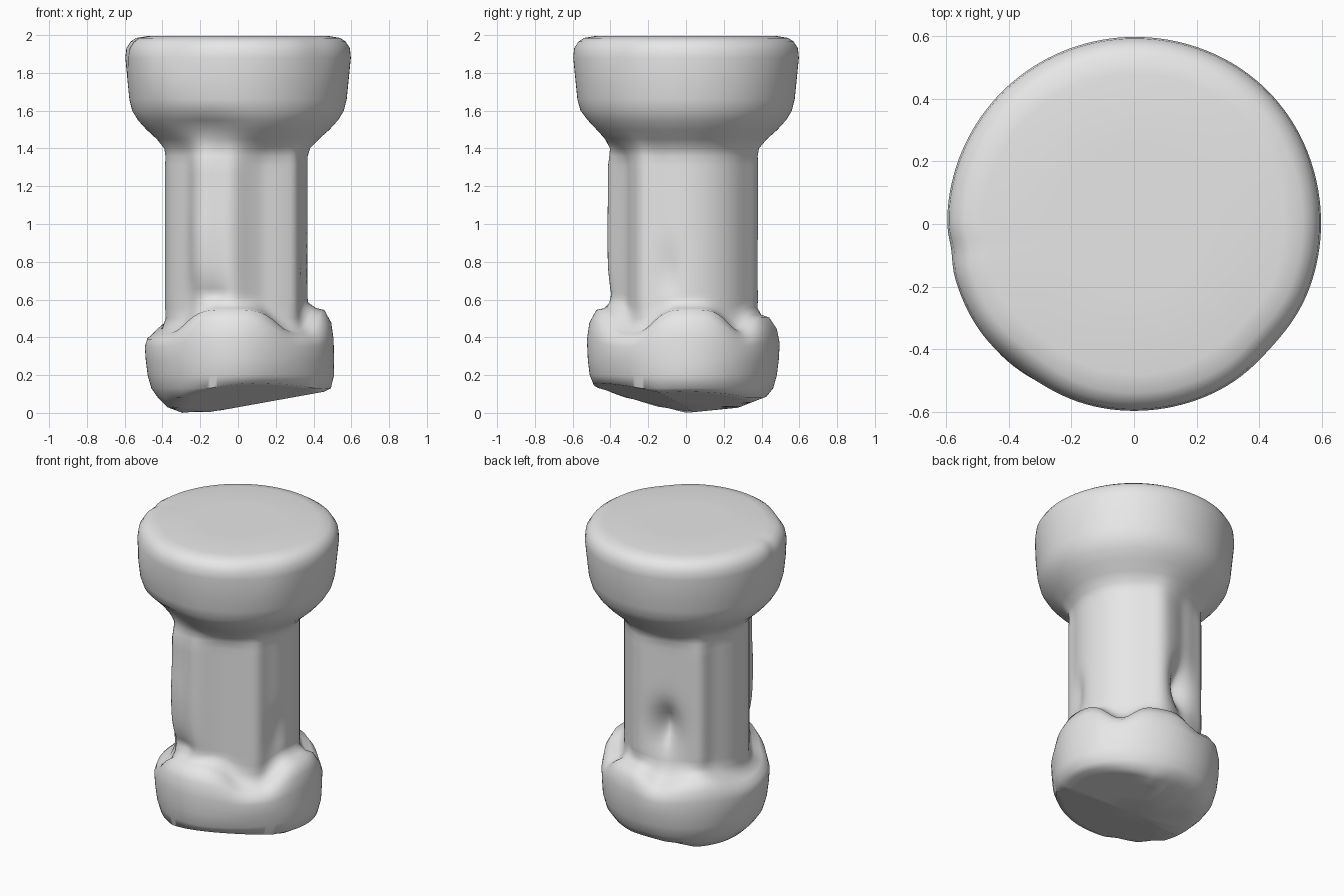
import bpy, bmesh, math

old = bpy.data.objects.get("Cube")
if old:
    bpy.data.objects.remove(old, do_unlink=True)

SEGMENTS = 144

grey = bpy.data.materials.new("plain_grey")
colour = (0.8, 0.8, 0.8, 1.0)
grey.use_nodes = True
grey.diffuse_color = colour
grey.node_tree.nodes["Principled BSDF"].inputs["Base Color"].default_value = colour

# Outline of the body as height and radius
foot = [(0, .16), (0, .3), (.03, .38), (.08, .43), (.13, .465), (.2, .485),
        (.28, .495), (.35, .5), (.39, .487), (.42, .45), (.44, .41), (.5, .38)]
waist = [(.56 + .05 * i, .37) for i in range(16)]
head = [(1.36, .375), (1.4, .395), (1.45, .435), (1.5, .485), (1.55, .53),
        (1.6, .56), (1.66, .575), (1.76, .585), (1.88, .597), (1.93, .592),
        (1.965, .57), (1.985, .54), (1.995, .48), (1.995, .24)]


def bell(value, centre, width, power=2):
    """Smooth bump around a value; a higher power flattens its top."""
    return math.exp(-abs((value - centre) / width) ** power)


def around(deg, centre, width, power=2):
    """Smooth bump around an angle, in degrees."""
    return bell((deg - centre + 180) % 360 - 180, 0, width, power)


def ramp(value, start, end):
    """Smooth step from 0 to 1."""
    t = min(1, max(0, (value - start) / (end - start)))
    return t * t * (3 - 2 * t)


def shaft_radius(deg, z):
    """Fluted shaft with a raised slab in front and a hollow at the back."""
    r = .368 + .033 * around(deg, 137, 10) + .02 * around(deg, 190, 25)
    r += .066 * around(deg, 243, 13) + .042 * around(deg, 264, 11)
    r += .022 * around(deg, 322, 9) + .022 * around(deg, 76, 12)
    r -= .02 * around(deg, 106, 13) + .025 * around(deg, 293, 14)
    r -= .09 * around(deg, 104, 14) * bell(z, .78, .13)
    r -= .04 * around(deg, 247, 18) * bell(z, .6, .1)
    r += .012 * around(deg, 247, 14) * bell(z, .95, .18)
    r -= .02 * around(deg, 345, 10) * bell(z, .75, .12)
    return r


def floor_height(x, y):
    """Worn underside made of a few tilted planes."""
    return max(.03 + .1 * x - .25 * y, .03 + .18 * x,
               -.02 + .13 * (x + y), .1 * y, .39 * y - .08, 0)


def ledge(deg):
    """How far the foot climbs the shaft at this angle."""
    return min(1, around(deg, 3, 28, 4) + around(deg, 265, 34, 4)
               + .7 * around(deg, 72, 24, 4) + .6 * around(deg, 135, 25))


def ring_point(z, r, deg):
    a = math.radians(deg)
    # Blend the round outline into the fluted shaft
    share = ramp(z, .42, .54) * (1 - ramp(z, 1.32, 1.48))
    r += (shaft_radius(deg, z) - r) * share
    # Lumpy foot, fuller low down on its left side
    lump = (1 - ramp(z, .42, .54)) * min(1, r / .4)
    r += lump * (.008 * math.sin(3 * a + 1) + .02 * around(deg, 268, 25))
    r += .02 * lump * around(deg, 0, 35) * (1 - ramp(z, .15, .35))
    # Undercut below the front lip, swelling on the head and worn rim
    r -= .04 * around(deg, 250, 22) * bell(z, 1.52, .05)
    swell = .012 * around(deg, 224, 16) + .006 * around(deg, 45, 30)
    r += swell * ramp(z, 1.5, 1.7) * min(1, r / .6)
    wear = .012 * around(deg, 318, 12) + .025 * around(deg, 230, 16)
    wear += .012 * around(deg, 188, 5)
    r -= wear * ramp(z, 1.78, 1.95) * min(1, r / .6)
    x, y = r * math.cos(a), r * math.sin(a)
    # Scalloped ledge on the foot, then the slanted underside
    climb = max(0, 1 - abs(z - .42) / (.1 if z < .42 else .24))
    height = max(z + .125 * ledge(deg) * climb, floor_height(x, y))
    return x, y, height


# Body: foot, shaft and head in one skin
bm = bmesh.new()
rings = [[bm.verts.new(ring_point(z, r, 360 * k / SEGMENTS))
          for k in range(SEGMENTS)] for z, r in foot + waist + head]
for lower, upper in zip(rings, rings[1:]):
    for k in range(SEGMENTS):
        n = (k + 1) % SEGMENTS
        bm.faces.new((lower[k], lower[n], upper[n], upper[k]))

# End caps
for ring, z in ((rings[0], floor_height(0, 0)), (rings[-1], 1.995)):
    hub = bm.verts.new((0, 0, z))
    for k in range(SEGMENTS):
        bm.faces.new((hub, ring[k], ring[(k + 1) % SEGMENTS]))
bmesh.ops.recalc_face_normals(bm, faces=bm.faces)

mesh = bpy.data.meshes.new("worn_pillar")
bm.to_mesh(mesh)
bm.free()
mesh.materials.append(grey)
pillar = bpy.data.objects.new("worn_pillar", mesh)
bpy.context.collection.objects.link(pillar)
bpy.context.view_layer.objects.active = pillar
pillar.select_set(True)
bpy.ops.object.shade_smooth_by_angle(angle=math.radians(60))
